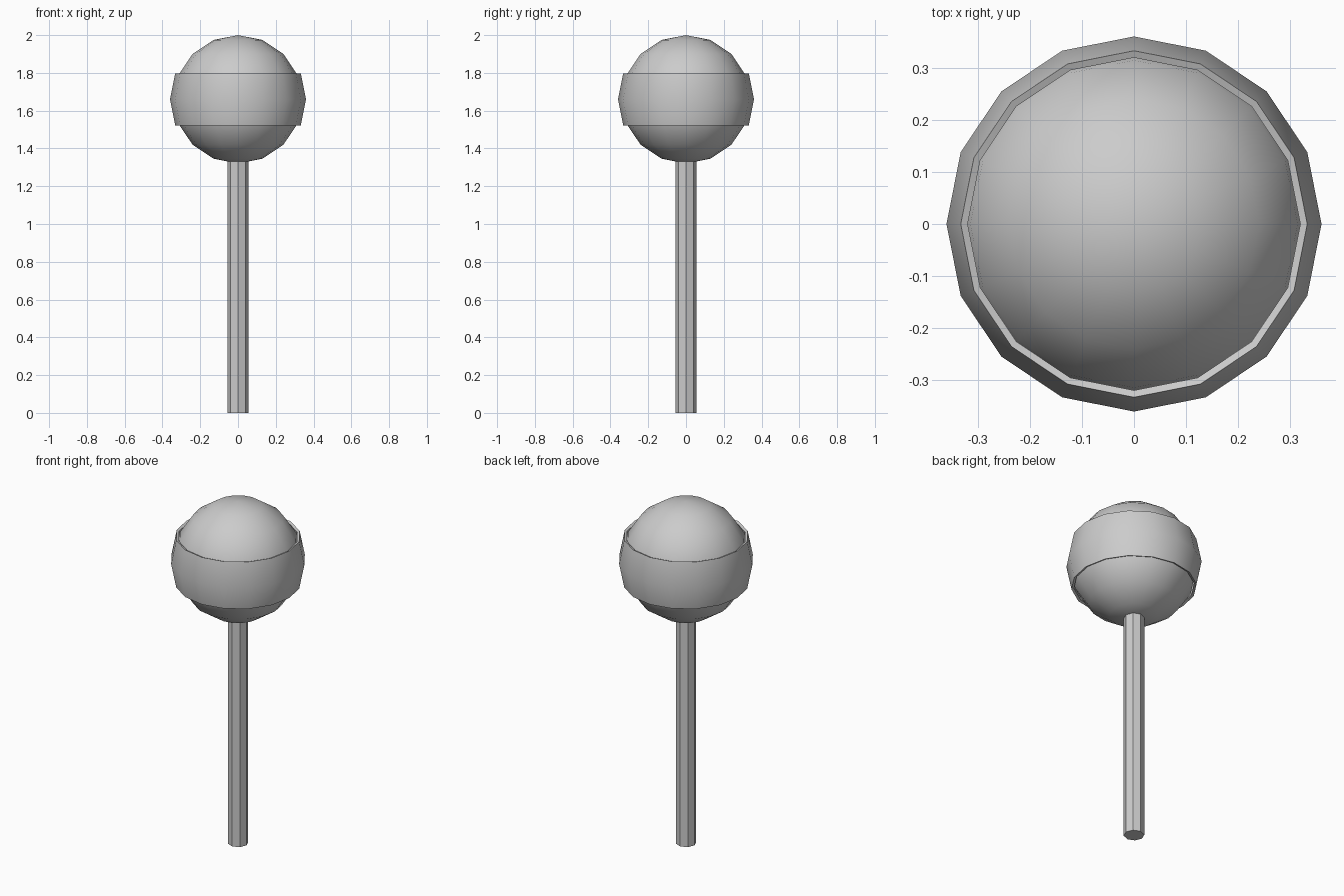
import bpy, bmesh
from math import sin, cos, pi

if "Cube" in bpy.data.objects:
    bpy.data.objects.remove(bpy.data.objects["Cube"])

CENTRE_Z = 1.66
SIDES = 16


def shade(obj, smooth):
    bpy.ops.object.select_all(action='DESELECT')
    obj.select_set(True)
    bpy.context.view_layer.objects.active = obj
    if smooth:
        bpy.ops.object.shade_smooth_by_angle(angle=pi / 6)
    else:
        bpy.ops.object.shade_flat()


# stick: octagonal, running just into the ball
bpy.ops.mesh.primitive_cylinder_add(vertices=8, radius=0.055, depth=1.34,
                                    location=(0, 0, 0.67))
stick = bpy.context.object
stick.name = "stick"
shade(stick, False)

# ball
bpy.ops.mesh.primitive_uv_sphere_add(segments=SIDES, ring_count=8, radius=0.34,
                                     location=(0, 0, CENTRE_Z))
ball = bpy.context.object
ball.name = "ball"
shade(ball, True)

# band: thin spherical shell around the ball's equator, with radial rims
step = pi / 8
profile = [(0.36, -step), (0.36, 0), (0.36, step),
           (0.3456, step), (0.3456, 0), (0.3456, -step)]
bm = bmesh.new()
rings = []
for i in range(SIDES):
    a = 2 * pi * i / SIDES
    rings.append([bm.verts.new((r * cos(t) * cos(a), r * cos(t) * sin(a), r * sin(t)))
                  for r, t in profile])
for i in range(SIDES):
    r0, r1 = rings[i], rings[(i + 1) % SIDES]
    for j in range(len(profile)):
        k = (j + 1) % len(profile)
        bm.faces.new((r0[j], r1[j], r1[k], r0[k]))
bmesh.ops.recalc_face_normals(bm, faces=bm.faces)
mesh = bpy.data.meshes.new("band")
bm.to_mesh(mesh)
bm.free()
band = bpy.data.objects.new("band", mesh)
band.location.z = CENTRE_Z
bpy.context.collection.objects.link(band)
shade(band, True)
